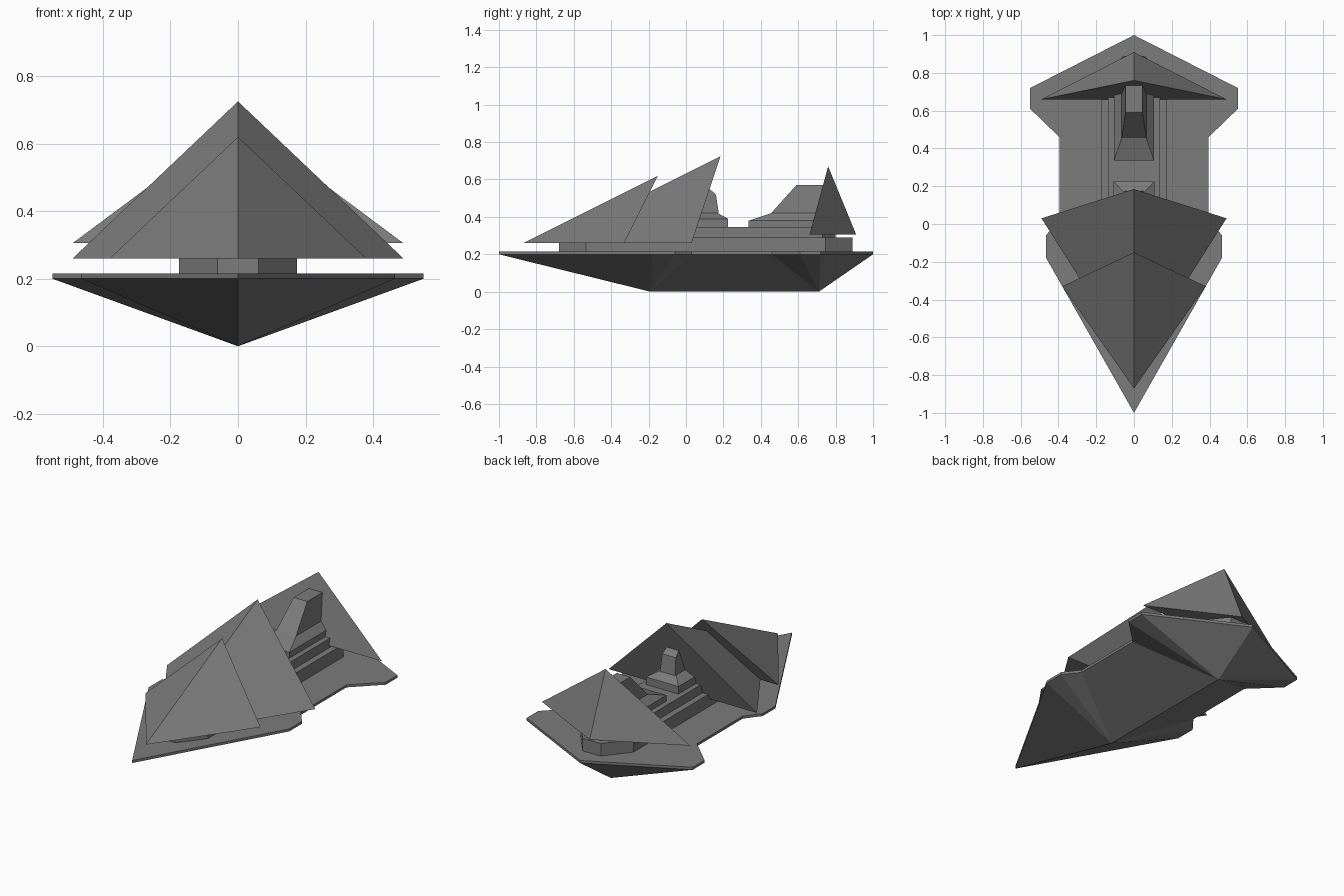
import bpy, bmesh

cube = bpy.data.objects.get("Cube")
if cube:
    bpy.data.objects.remove(cube, do_unlink=True)

GREY = (0.2, 0.2, 0.2, 1)
grey = bpy.data.materials.new("hull grey")
grey.use_nodes = True
grey.diffuse_color = GREY
grey.node_tree.nodes["Principled BSDF"].inputs["Base Color"].default_value = GREY


def make(name, verts, faces):
    """Mesh object with outward normals and flat faces."""
    bm = bmesh.new()
    vs = [bm.verts.new(v) for v in verts]
    for f in faces:
        bm.faces.new([vs[i] for i in f])
    bmesh.ops.recalc_face_normals(bm, faces=bm.faces)
    mesh = bpy.data.meshes.new(name)
    bm.to_mesh(mesh)
    bm.free()
    mesh.materials.append(grey)
    obj = bpy.data.objects.new(name, mesh)
    bpy.context.collection.objects.link(obj)
    return obj


def loft(name, low, high, z0, z1):
    """Solid between two outlines with the same number of points."""
    n = len(low)
    verts = [(x, y, z0) for x, y in low] + [(x, y, z1) for x, y in high]
    sides = [(i, (i + 1) % n, n + (i + 1) % n, n + i) for i in range(n)]
    return make(name, verts, sides + [tuple(range(n)), tuple(range(n, 2 * n))])


def rect(w, y0, y1):
    return [(-w, y0), (w, y0), (w, y1), (-w, y1)]


def chamfered(w, end_w, y0, y1, cut):
    return [(-end_w, y0), (end_w, y0), (w, y0 + cut), (w, y1 - cut),
            (end_w, y1), (-end_w, y1), (-w, y1 - cut), (-w, y0 + cut)]


def sail(name, tip_y, half_width, wing_y, apex_y, base, top):
    """Closed three-sided pyramid."""
    make(name, [(0, tip_y, base), (half_width, wing_y, base),
                (-half_width, wing_y, base), (0, apex_y, top)],
         [(0, 1, 2), (0, 1, 3), (0, 2, 3), (1, 2, 3)])


# Deck plate
half = [(0.465, -0.18), (0.465, -0.06), (0.395, 0.03),
        (0.395, 0.46), (0.55, 0.61), (0.55, 0.72)]
outline = [(0, -1)] + half + [(0, 1)] + [(-x, y) for x, y in reversed(half)]
loft("deck", outline, outline, 0.2, 0.215)

# Keeled lower hull
n = len(outline)
k0, k1 = n, n + 1
verts = [(x, y, 0.2) for x, y in outline] + [(0, -0.19, 0), (0, 0.71, 0)]
faces = [tuple(range(n))]
for order in (list(range(8)), [0] + list(range(n - 1, 6, -1))):
    for i in range(7):
        a, b = order[i], order[i + 1]
        if i == 3:
            faces.append((a, b, k1, k0))
        else:
            faces.append((a, b, k0 if i < 3 else k1))
make("lower_hull", verts, faces)

# Stepped superstructure
base = chamfered(0.175, 0.06, -0.68, 0.89, 0.145)
loft("base_tier", base, base, 0.215, 0.29)
second = chamfered(0.138, 0.06, -0.3, 0.8, 0.07)
loft("second_tier", second, second, 0.29, 0.345)

# Rear tower on its tapered pedestal
tier = rect(0.106, 0.335, 0.74)
loft("rear_tier", tier, tier, 0.345, 0.38)
loft("rear_pedestal", tier, rect(0.065, 0.455, 0.74), 0.38, 0.42)
loft("rear_tower", rect(0.065, 0.455, 0.74), rect(0.045, 0.59, 0.755), 0.42, 0.57)

# Front tower, partly inside the large sail
tier = rect(0.108, -0.02, 0.225)
loft("front_tier", tier, tier, 0.345, 0.39)
loft("front_pedestal", tier, rect(0.055, -0.02, 0.17), 0.39, 0.42)
loft("front_tower", rect(0.05, 0.0, 0.175), rect(0.045, 0.0, 0.16), 0.42, 0.52)
loft("front_tower_cap", rect(0.045, 0.0, 0.16), rect(0.04, 0.0, 0.125), 0.52, 0.55)

# Pyramid sails
sail("fore_sail", -0.87, 0.38, -0.33, -0.15, 0.26, 0.62)
sail("main_sail", -0.74, 0.49, 0.03, 0.185, 0.26, 0.725)
sail("rear_sail", 0.91, 0.49, 0.66, 0.76, 0.305, 0.67)
